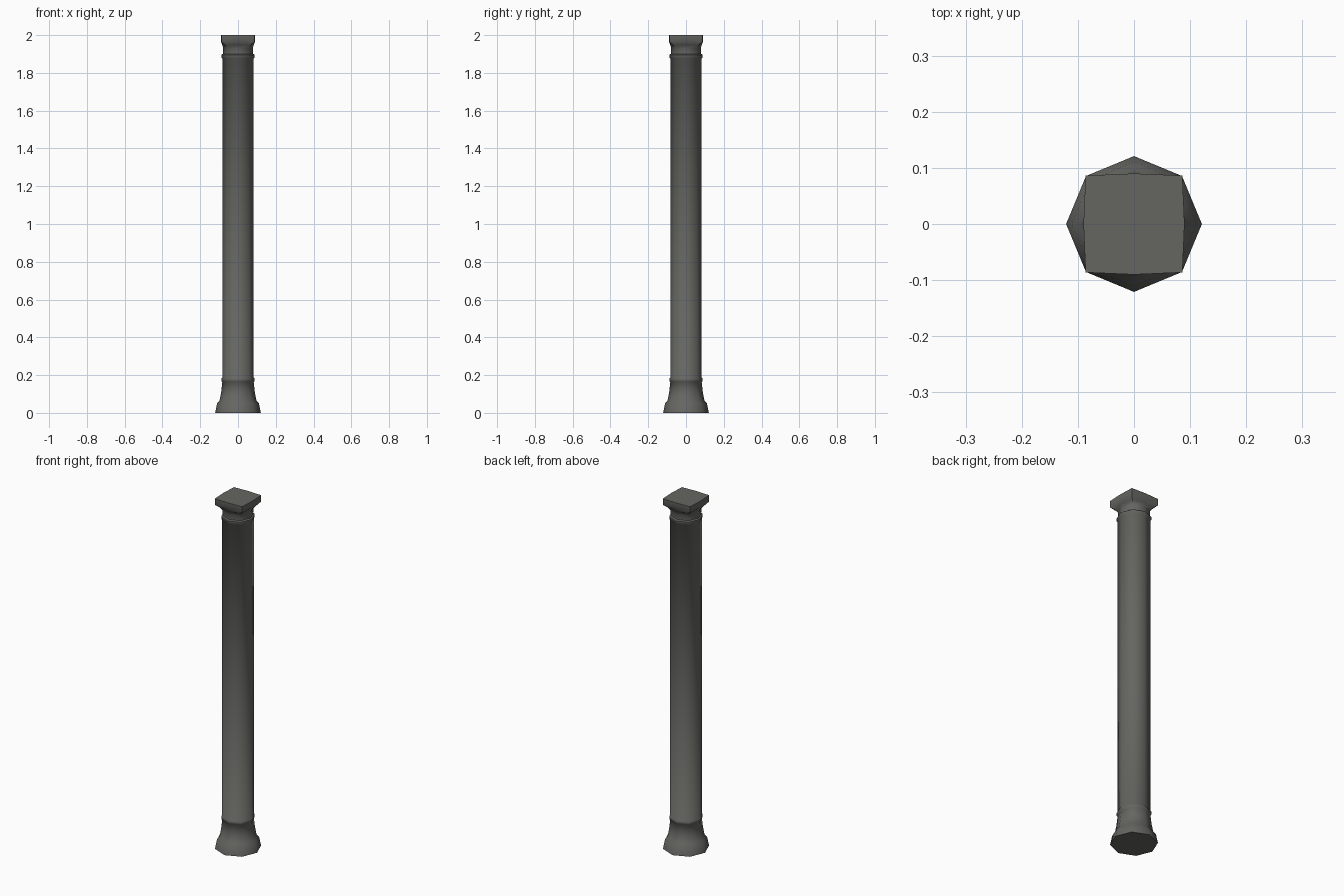
import bpy, bmesh, math

if "Cube" in bpy.data.objects:
    bpy.data.objects.remove(bpy.data.objects["Cube"])

stone = bpy.data.materials.new("dark_stone")
stone.diffuse_color = (0.13, 0.13, 0.12, 1)
stone.use_nodes = True
stone.node_tree.nodes["Principled BSDF"].inputs["Base Color"].default_value = stone.diffuse_color


def octagon_part(name, profile):
    """Stack of eight-sided rings: (height, radius on axes, radius on diagonals)."""
    bm = bmesh.new()
    rings = []
    for z, axis_r, diag_r in profile:
        ring = []
        for i in range(8):
            r = diag_r if i % 2 else axis_r
            a = i * math.pi / 4
            ring.append(bm.verts.new((r * math.cos(a), r * math.sin(a), z)))
        rings.append(ring)
    for lo, hi in zip(rings, rings[1:]):
        for i in range(8):
            j = (i + 1) % 8
            bm.faces.new((lo[i], lo[j], hi[j], hi[i]))
    bm.faces.new(rings[0][::-1])
    bm.faces.new(rings[-1])
    me = bpy.data.meshes.new(name)
    bm.to_mesh(me)
    bm.free()
    me.materials.append(stone)
    ob = bpy.data.objects.new(name, me)
    bpy.context.collection.objects.link(ob)
    bpy.ops.object.select_all(action='DESELECT')
    ob.select_set(True)
    bpy.context.view_layer.objects.active = ob
    bpy.ops.object.shade_smooth_by_angle(angle=math.radians(50))
    return ob


# One continuous turned column: base, collar, shaft, collar, square capital
octagon_part("column", [
    (0.0, 0.121, 0.121), (0.05, 0.111, 0.111), (0.063, 0.098, 0.098),
    (0.11, 0.089, 0.089), (0.163, 0.083, 0.083),
    (0.168, 0.088, 0.088), (0.182, 0.088, 0.088), (0.187, 0.083, 0.083),
    (1.877, 0.083, 0.083),
    (1.882, 0.088, 0.088), (1.896, 0.088, 0.088), (1.901, 0.08, 0.08),
    (1.93, 0.078, 0.081), (1.948, 0.083, 0.095),
    (1.964, 0.09, 0.122), (2.0, 0.09, 0.122),
])
